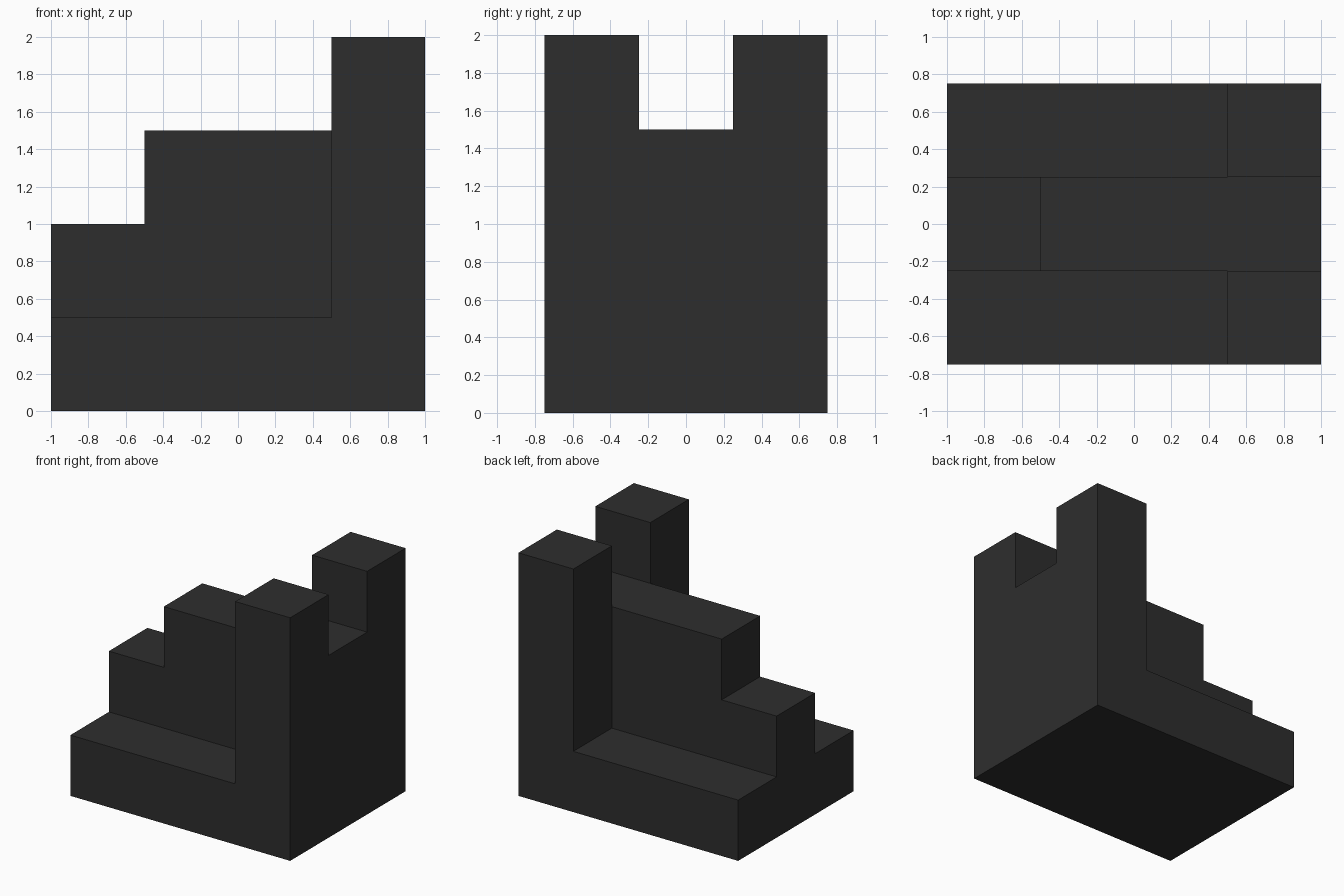
import bpy
import bmesh

cube = bpy.data.objects.get("Cube")
if cube:
    bpy.data.objects.remove(cube, do_unlink=True)

# Single dark colour
dark = bpy.data.materials.new("charcoal")
dark.use_nodes = True
colour = (0.027, 0.027, 0.027, 1.0)
dark.diffuse_color = colour
dark.node_tree.nodes["Principled BSDF"].inputs["Base Color"].default_value = colour


def extrude_profile(name, profile, y0, y1):
    """Extrude an (x, z) outline along y into a closed flat-faced solid."""
    bm = bmesh.new()
    face = bm.faces.new([bm.verts.new((x, y0, z)) for x, z in profile])
    result = bmesh.ops.extrude_face_region(bm, geom=[face], use_keep_orig=True)
    moved = [v for v in result["geom"] if isinstance(v, bmesh.types.BMVert)]
    bmesh.ops.translate(bm, verts=moved, vec=(0, y1 - y0, 0))
    bmesh.ops.recalc_face_normals(bm, faces=bm.faces[:])
    mesh = bpy.data.meshes.new(name)
    bm.to_mesh(mesh)
    bm.free()
    mesh.materials.append(dark)
    obj = bpy.data.objects.new(name, mesh)
    bpy.context.collection.objects.link(obj)
    return obj


# Stepped middle: low step, then the high platform
steps = [(-1, 0), (1, 0), (1, 1.5), (-0.5, 1.5), (-0.5, 1), (-1, 1)]
extrude_profile("stepped_core", steps, -0.25, 0.25)

# Matching ledges with a tall corner post, on the front and back
ledge = [(-1, 0), (1, 0), (1, 2), (0.5, 2), (0.5, 0.5), (-1, 0.5)]
for name, side in (("front_ledge_and_post", -1), ("back_ledge_and_post", 1)):
    extrude_profile(name, ledge, side * 0.25, side * 0.75)
